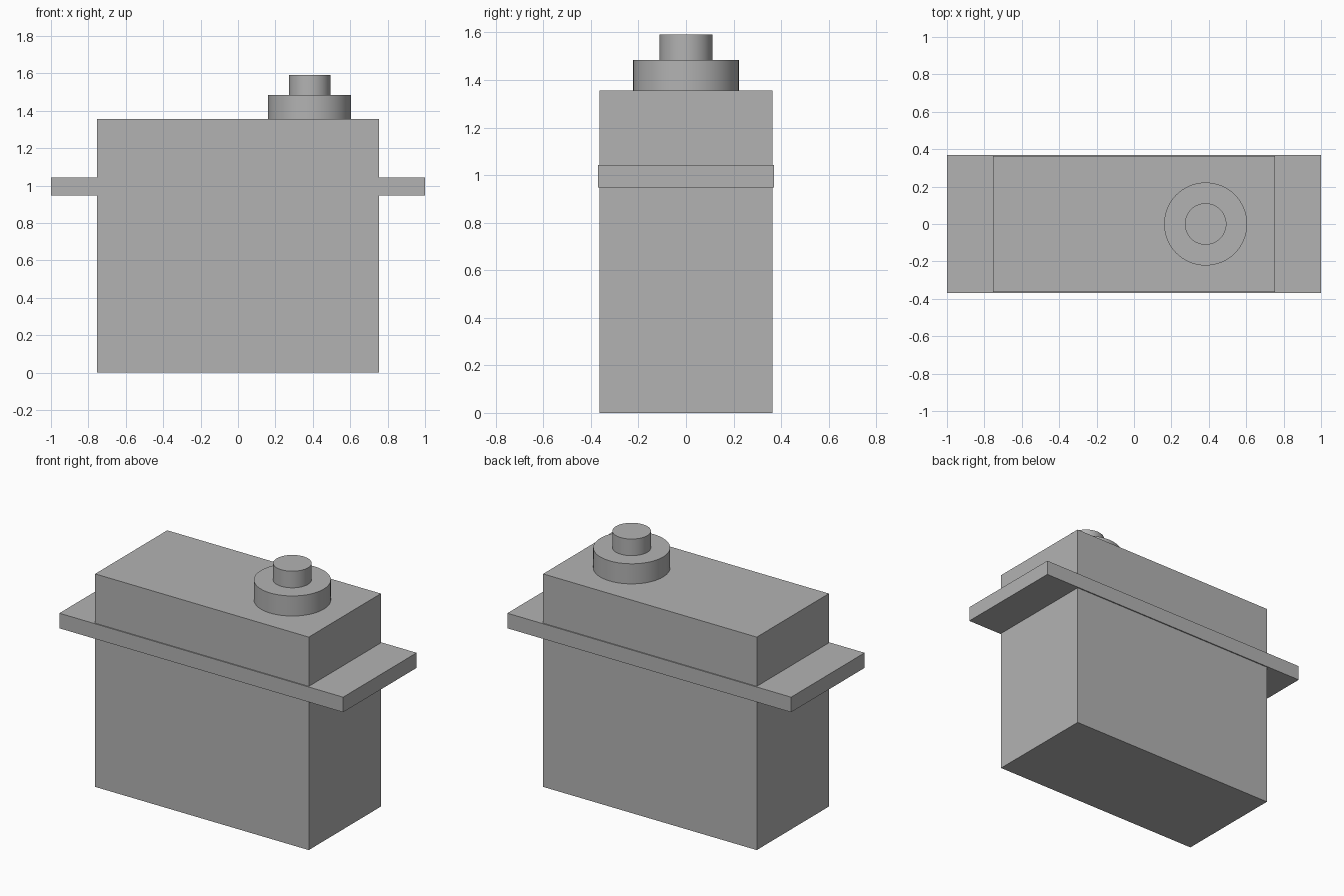
import bpy
import math

cube = bpy.data.objects.get("Cube")
if cube:
    bpy.data.objects.remove(cube, do_unlink=True)

# Single casing colour
grey = bpy.data.materials.new("casing grey")
grey.use_nodes = True
colour = (0.45, 0.45, 0.45, 1)
grey.diffuse_color = colour
grey.node_tree.nodes["Principled BSDF"].inputs["Base Color"].default_value = colour


def finish(name):
    obj = bpy.context.object
    obj.name = name
    obj.data.materials.append(grey)
    return obj


def box(name, width, depth, bottom, top):
    bpy.ops.mesh.primitive_cube_add(size=1, location=(0, 0, (bottom + top) / 2))
    obj = finish(name)
    obj.scale = (width, depth, top - bottom)
    bpy.ops.object.transform_apply(location=False, rotation=False, scale=True)


def disc(name, x, radius, bottom, top):
    bpy.ops.mesh.primitive_cylinder_add(
        vertices=64, radius=radius, depth=top - bottom,
        location=(x, 0, (bottom + top) / 2))
    finish(name)
    bpy.ops.object.shade_smooth_by_angle(angle=math.radians(30))


BODY_TOP = 1.357
BOSS_TOP = 1.485
SHAFT_X = 0.383

# Housing and the mounting flange that wraps it
box("motor_body", 1.506, 0.726, 0, BODY_TOP)
box("mounting_flange", 2.0, 0.74, 0.947, 1.043)

# Stepped output, off-centre on top
disc("gear_boss", SHAFT_X, 0.222, BODY_TOP, BOSS_TOP)
disc("output_shaft", SHAFT_X, 0.111, BOSS_TOP, 1.591)
